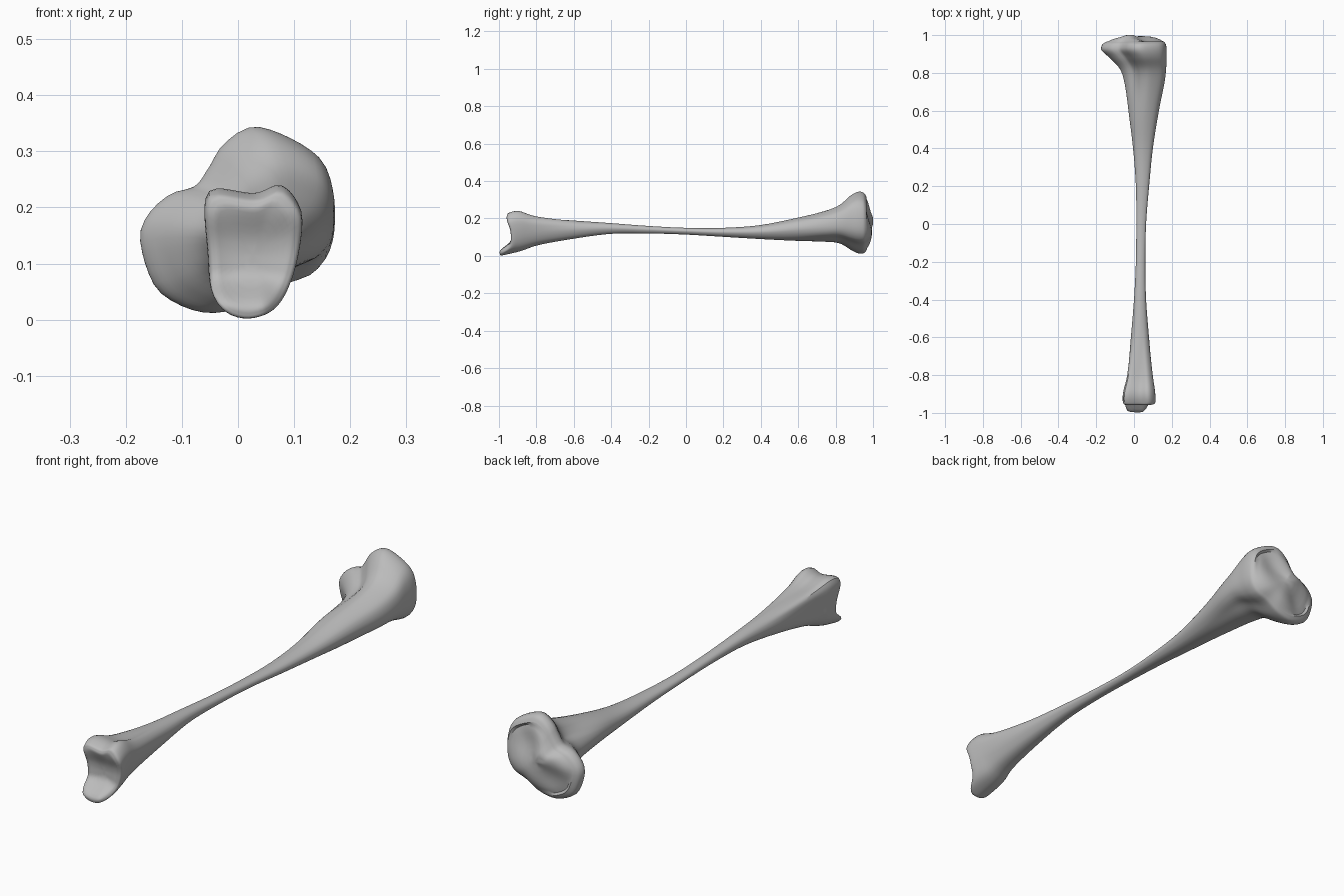
import bpy
import bmesh
import math
from mathutils import Vector

SIDES = 56       # points around each cross-section
STEPS = 5        # rings between neighbouring stations

if "Cube" in bpy.data.objects:
    bpy.data.objects.remove(bpy.data.objects["Cube"], do_unlink=True)


def smoothstep(low, high, value):
    t = min(max((value - low) / (high - low), 0), 1)
    return t * t * (3 - 2 * t)


def spline(a, b, c, d, t):
    """Catmull-Rom curve between b and c."""
    return 0.5 * (2 * b + (c - a) * t + (2 * a - 5 * b + 4 * c - d) * t * t
                  + (3 * b - a - 3 * c + d) * t ** 3)


def gaussian(x, z, centre_x, centre_z, radius):
    return math.exp(-((x - centre_x) ** 2 + (z - centre_z) ** 2) / radius ** 2)


def unit_outline(points):
    """Smooth closed outline, scaled to a unit box, sampled at even angles."""
    points = [Vector(p) for p in points]
    n = len(points)
    dense = [spline(*[points[(i + k) % n] for k in (-1, 0, 1, 2)], s / 24)
             for i in range(n) for s in range(24)]
    xs, zs = [p.x for p in dense], [p.y for p in dense]
    mid = Vector((min(xs) + max(xs), min(zs) + max(zs))) / 2
    half_x, half_z = (max(xs) - min(xs)) / 2, (max(zs) - min(zs)) / 2
    unit = [Vector(((p.x - mid.x) / half_x, (p.y - mid.y) / half_z)) for p in dense]
    rays = [Vector((math.cos(math.tau * k / SIDES), math.sin(math.tau * k / SIDES)))
            for k in range(SIDES)]
    return [max(unit, key=lambda p: p.normalized().dot(ray)) for ray in rays]


# Cross-section shapes: two-lobed knee end, squarish ankle end, rounded shaft
knee_shape = unit_outline([
    (.04, .342), (-.02, .315), (-.05, .27), (-.075, .237), (-.12, .222),
    (-.16, .185), (-.173, .14), (-.15, .065), (-.11, .03), (-.05, .012),
    (.02, .025), (.08, .06), (.14, .085), (.172, .14), (.172, .23), (.14, .295)])
ankle_shape = unit_outline([
    (.03, .222), (-.04, .23), (-.06, .205), (-.055, .12), (-.048, .05),
    (-.02, .012), (.025, .003), (.07, .025), (.1, .085), (.115, .17),
    (.105, .21), (.075, .237)])
shaft_shape = unit_outline([
    (1, 0), (.75, .7), (0, 1), (-.75, .7), (-1, 0), (-.65, -.75), (0, -1), (.65, -.75)])

# Stations along the bone: y, left x, right x, low z, high z
stations = [Vector(s) for s in (
    (-.95, -.045, .1, .012, .215), (-.94, -.058, .114, .002, .23),
    (-.89, -.058, .112, .018, .24), (-.8, -.037, .1, .055, .212),
    (-.6, -.017, .08, .092, .19), (-.4, 0, .064, .118, .175),
    (-.2, .01, .06, .12, .16), (0, .012, .064, .114, .15),
    (.2, .01, .08, .102, .15), (.4, -.005, .1, .09, .165),
    (.6, -.03, .132, .08, .205), (.74, -.05, .16, .075, .24),
    (.82, -.075, .17, .067, .272), (.88, -.13, .172, .033, .323),
    (.92, -.172, .173, .014, .343), (.95, -.168, .169, .014, .338),
    (.965, -.145, .158, .03, .315))]


def ankle_end(x, z):
    """How far the ankle surface is pushed along y at a point."""
    spur = -0.06 * smoothstep(.085, .02, z) * smoothstep(.11, .04, x)
    lip = -0.008 * smoothstep(.14, .2, z)
    return spur + lip + 0.014 * smoothstep(.2, .11, z)


def ring_points(station):
    y, left, right, low, high = station
    knee, ankle = smoothstep(.5, .9, y), smoothstep(-.5, -.88, y)
    push = smoothstep(-.84, -.94, y)
    ring = []
    for k in range(SIDES):
        p = (knee_shape[k] * knee + ankle_shape[k] * ankle
             + shaft_shape[k] * (1 - knee - ankle))
        x = (left + right) / 2 + p.x * (right - left) / 2
        z = (low + high) / 2 + p.y * (high - low) / 2
        ring.append(Vector((x, y + push * ankle_end(x, z), z)))
    return ring


def cap_rings(ring, shape):
    """Concentric rings closing an end; shape gives y from x, z and ring size."""
    mid = sum(ring, Vector()) / SIDES
    rings = []
    for size in (.94, .86, .74, .6, .45, .3, .15):
        rings.append([])
        for p in ring:
            q = mid + (p - mid) * size
            q.y = shape(q.x, q.z, size)
            rings[-1].append(q)
    return rings


def ankle_cap(x, z, size):
    return -.952 + ankle_end(x, z) + .008 * (1 - size ** 3)


def knee_cap(x, z, size):
    dome = .965 + .034 * (1 - size ** 4)
    hollows = .03 * gaussian(x, z, .07, .235, .07) + .026 * gaussian(x, z, -.07, .1, .065)
    spine = .012 * gaussian(x, z, -.02, .19, .035)
    return min(dome - hollows + spine, 1)


# Shaft and flared ends
rings = []
last = len(stations) - 1
for i in range(last):
    a, b, c, d = (stations[min(max(j, 0), last)] for j in range(i - 1, i + 3))
    for s in range(STEPS):
        rings.append(ring_points(spline(a, b, c, d, s / STEPS)))
rings.append(ring_points(stations[last]))

# Joint surfaces at both ends
rings = (cap_rings(rings[0], ankle_cap)[::-1] + rings + cap_rings(rings[-1], knee_cap))

# Skin the rings
bm = bmesh.new()
loops = [[bm.verts.new(p) for p in ring] for ring in rings]
for lower, upper in zip(loops, loops[1:]):
    for k in range(SIDES):
        n = (k + 1) % SIDES
        bm.faces.new((lower[k], lower[n], upper[n], upper[k]))
for loop in (loops[0], loops[-1]):
    centre = bm.verts.new(sum((v.co for v in loop), Vector()) / SIDES)
    for k in range(SIDES):
        bm.faces.new((loop[k], loop[(k + 1) % SIDES], centre))
bmesh.ops.recalc_face_normals(bm, faces=bm.faces[:])
mesh = bpy.data.meshes.new("shin_bone")
bm.to_mesh(mesh)
bm.free()

bone = bpy.data.objects.new("shin_bone", mesh)
bpy.context.collection.objects.link(bone)

# Plain bone grey
grey = bpy.data.materials.new("bone_grey")
grey.use_nodes = True
colour = (.5, .5, .5, 1)
grey.diffuse_color = colour
grey.node_tree.nodes["Principled BSDF"].inputs["Base Color"].default_value = colour
mesh.materials.append(grey)

bpy.context.view_layer.objects.active = bone
bone.select_set(True)
bpy.ops.object.shade_smooth_by_angle(angle=math.radians(40))
